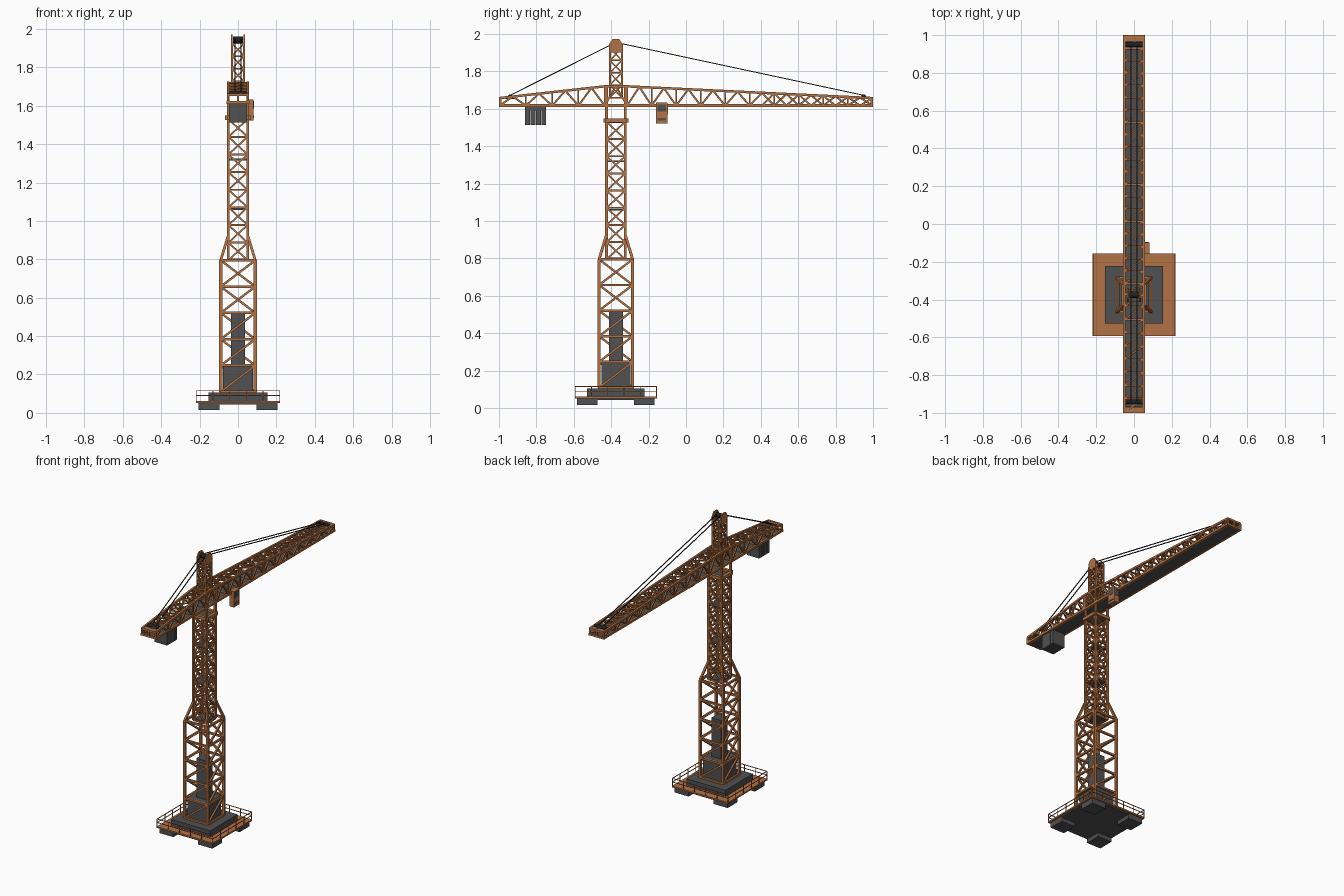
import bpy, bmesh, math
from mathutils import Vector, Matrix

if "Cube" in bpy.data.objects:
    bpy.data.objects.remove(bpy.data.objects["Cube"])

TY = -0.375          # tower centre along y


def material(name, col):
    m = bpy.data.materials.new(name)
    m.diffuse_color = (*col, 1)
    m.use_nodes = True
    m.node_tree.nodes["Principled BSDF"].inputs["Base Color"].default_value = m.diffuse_color
    return m


ORANGE = material("rusty_orange", (0.45, 0.165, 0.058))
GREY = material("dark_grey", (0.085, 0.082, 0.082))
BLACK = material("cable_black", (0.015, 0.015, 0.016))


def finish(bm, name, mat):
    bmesh.ops.recalc_face_normals(bm, faces=bm.faces)
    me = bpy.data.meshes.new(name)
    bm.to_mesh(me)
    bm.free()
    me.materials.append(mat)
    ob = bpy.data.objects.new(name, me)
    bpy.context.collection.objects.link(ob)
    return ob


def box(bm, x0, x1, y0, y1, z0, z1):
    m = Matrix.Translation(((x0 + x1) / 2, (y0 + y1) / 2, (z0 + z1) / 2)) @ \
        Matrix.Diagonal((x1 - x0, y1 - y0, z1 - z0, 1))
    bmesh.ops.create_cube(bm, size=1, matrix=m)


def slab(bm, h, z0, z1):
    box(bm, -h, h, TY - h, TY + h, z0, z1)


def beam(bm, a, b, t):
    """Square bar of thickness t between two points."""
    a, b = Vector(a), Vector(b)
    d = b - a
    z = d.normalized()
    ref = Vector((0, 1, 0)) if abs(z.y) < 0.9 else Vector((1, 0, 0))
    x = ref.cross(z).normalized()
    rot = Matrix((x, z.cross(x), z)).transposed().to_4x4()
    bmesh.ops.create_cube(bm, size=1, matrix=Matrix.Translation((a + b) / 2) @ rot
                          @ Matrix.Diagonal((t, t, d.length, 1)))


def drum(bm, r, w, y, z, seg=16):
    bmesh.ops.create_cone(bm, cap_ends=True, segments=seg, radius1=r, radius2=r, depth=w,
                          matrix=Matrix.Translation((0, y, z)) @ Matrix.Rotation(math.pi / 2, 4, 'Y'))


def corners(h, z):
    return [Vector((sx * h, TY + sy * h, z)) for sx, sy in ((-1, -1), (1, -1), (1, 1), (-1, 1))]


def lattice(bm, h, z0, z1, n, leg, bar, cross=False):
    """Square tower section: legs, rings and diagonals."""
    for a, b in zip(corners(h, z0), corners(h, z1)):
        beam(bm, a, b, leg)
    for i in range(n + 1):
        z = z0 + (z1 - z0) * i / n
        c = corners(h, z)
        for k in range(4):
            beam(bm, c[k], c[(k + 1) % 4], bar)
            if i < n:
                up = Vector((0, 0, (z1 - z0) / n))
                beam(bm, c[k], c[(k + 1) % 4] + up, bar * 0.9)
                if cross:
                    beam(bm, c[(k + 1) % 4], c[k] + up, bar * 0.9)


# base: corner pads, slab and stepped pedestal
bm = bmesh.new()
for sx in (-1, 1):
    for sy in (-1, 1):
        x, y = sx * 0.152, TY + sy * 0.152
        box(bm, x - 0.055, x + 0.055, y - 0.055, y + 0.055, 0.015, 0.05)
slab(bm, 0.207, 0.043, 0.053)
slab(bm, 0.153, 0.05, 0.105)
slab(bm, 0.077, 0.1, 0.25)
slab(bm, 0.037, 0.25, 0.523)
finish(bm, "base_blocks", GREY)

# deck and railing
bm = bmesh.new()
slab(bm, 0.219, 0.052, 0.062)
finish(bm, "base_deck", ORANGE)
bm = bmesh.new()
for z in (0.09, 0.115):
    c = corners(0.217, z)
    for k in range(4):
        beam(bm, c[k], c[(k + 1) % 4], 0.004)
c = corners(0.217, 0.06)
for k in range(4):
    for i in range(5):
        p = c[k].lerp(c[(k + 1) % 4], i / 5)
        beam(bm, p, p + Vector((0, 0, 0.055)), 0.004)
finish(bm, "base_railing", ORANGE)

# lower tower with tapered shoulder
bm = bmesh.new()
lattice(bm, 0.09, 0.11, 0.795, 5, 0.016, 0.013)
for a, b in zip(corners(0.09, 0.795), corners(0.052, 0.92)):
    beam(bm, a, b, 0.014)
finish(bm, "lower_tower", ORANGE)

# upper tower, slewing collar and mast
bm = bmesh.new()
lattice(bm, 0.05, 0.795, 1.53, 8, 0.014, 0.010, True)
for a, b in zip(corners(0.05, 1.53), corners(0.05, 1.722)):
    beam(bm, a, b, 0.014)
finish(bm, "upper_tower", ORANGE)
bm = bmesh.new()
for k in range(4):
    c = corners(0.056, 1.538)
    beam(bm, c[k], c[(k + 1) % 4], 0.022)
finish(bm, "slewing_collar", ORANGE)
bm = bmesh.new()
lattice(bm, 0.032, 1.66, 1.925, 4, 0.010, 0.008, True)
finish(bm, "mast", ORANGE)

# grey floors inside the tower
bm = bmesh.new()
for z in (0.8, 1.06, 1.32, 1.53):
    slab(bm, 0.047, z - 0.004, z + 0.004)
finish(bm, "tower_floors", GREY)

# mast head cheeks
bm = bmesh.new()
prof = [(-0.037, 1.9), (-0.037, 1.945), (-0.018, 1.972), (0.018, 1.972), (0.037, 1.945), (0.037, 1.9)]
for x in (-0.036, 0.028):
    f = bm.faces.new([bm.verts.new((x, TY + y, z)) for y, z in prof])
    r = bmesh.ops.extrude_face_region(bm, geom=[f])
    bmesh.ops.translate(bm, vec=(0.008, 0, 0),
                        verts=[v for v in r["geom"] if isinstance(v, bmesh.types.BMVert)])
finish(bm, "mast_head", ORANGE)

# jib and counter-jib truss
ZB, HX = 1.617, 0.052


def top_z(y):
    d = abs(y - TY)
    if d < 0.06:
        return 1.72
    run = 1 - TY if y > TY else 1 + TY
    return 1.72 - 0.063 * (d - 0.06) / (run - 0.06)


bm = bmesh.new()
knots = [-0.996, TY - 0.06, TY + 0.06, 0.996]
for s in (-1, 1):
    x = s * HX
    beam(bm, (x, -1, ZB), (x, 1, ZB), 0.015)
    for a, b in zip(knots, knots[1:]):
        beam(bm, (x, a, top_z(a)), (x, b, top_z(b)), 0.013)
for y0, y1, n in ((knots[0], knots[1], 8), (knots[1], knots[2], 2), (knots[2], knots[3], 20)):
    for i in range(n):
        a, b = y0 + (y1 - y0) * i / n, y0 + (y1 - y0) * (i + 1) / n
        for s in (-1, 1):
            x = s * HX
            up = (i % 2 == 0) != (s > 0 and a > 0.35)
            p, q = (ZB, top_z(b)) if up else (top_z(a), ZB)
            beam(bm, (x, a, p), (x, b, q), 0.010)
            if i % 2 == 0:
                beam(bm, (x, a, ZB), (x, a, top_z(a)), 0.008)
        beam(bm, (-HX, a, top_z(a)), (HX, a, top_z(a)), 0.009)
        beam(bm, (-HX, a, top_z(a)), (HX, b, top_z(b)), 0.008)
        beam(bm, (-HX, a, ZB), (HX, a, ZB), 0.009)
for s in (-1, 1):            # end frames
    y = s * 0.993
    for z in (ZB, 1.657):
        beam(bm, (-HX, y, z), (HX, y, z), 0.014)
    for x in (-HX, 0, HX):
        beam(bm, (x, y, ZB), (x, y, 1.657), 0.012)
    box(bm, -0.045, 0.045, min(y, y - s * 0.025), max(y, y - s * 0.025), 1.654, 1.662)
finish(bm, "jib_truss", ORANGE)

# jib walkway and cable anchor plates
bm = bmesh.new()
box(bm, -0.047, 0.047, -0.985, 0.985, 1.611, 1.618)
for y in (-0.94, 0.95):
    box(bm, -0.044, 0.044, y - 0.025, y + 0.025, 1.652, 1.66)
finish(bm, "jib_walkway", GREY)

# pulleys and stay cables
bm = bmesh.new()
drum(bm, 0.017, 0.05, TY, 1.945)
for y in (-0.94, 0.95):
    drum(bm, 0.013, 0.088, y, 1.664)
finish(bm, "pulleys", BLACK)
bm = bmesh.new()
for x in (-0.016, 0.016):
    for y in (-0.94, 0.95):
        beam(bm, (x, TY, 1.955), (x, y, 1.672), 0.005)
finish(bm, "stay_cables", BLACK)

# counterweight slabs
bm = bmesh.new()
for i in range(4):
    y = -0.86 + i * 0.029
    box(bm, -0.048, 0.048, y, y + 0.0255, 1.512, 1.612)
box(bm, -0.04, 0.04, -0.855, -0.75, 1.59, 1.612)
finish(bm, "counterweight", GREY)

# operator cab with window plates
bm = bmesh.new()
box(bm, 0.045, 0.081, -0.16, -0.098, 1.522, 1.633)
finish(bm, "cab", ORANGE)
bm = bmesh.new()
for z0, z1 in ((1.585, 1.624), (1.538, 1.55)):
    box(bm, 0.08, 0.083, -0.152, -0.106, z0, z1)
box(bm, 0.05, 0.076, -0.099, -0.096, 1.57, 1.622)
finish(bm, "cab_windows", GREY)
